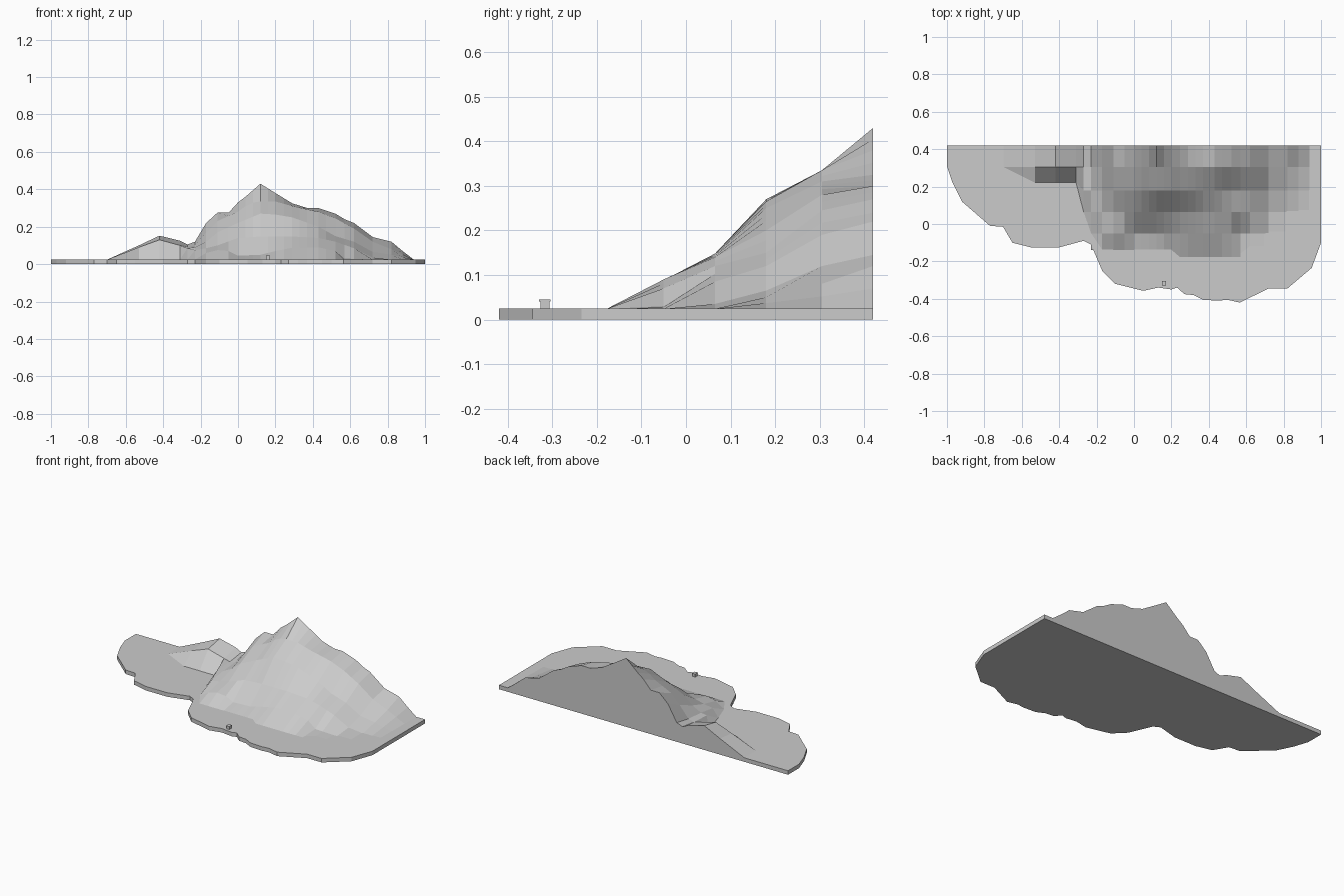
import bpy, bmesh

if "Cube" in bpy.data.objects:
    bpy.data.objects.remove(bpy.data.objects["Cube"])

BASE_TOP = 0.025
LOW = 0.024
BACK = 0.42


def make_object(name, bm):
    bmesh.ops.recalc_face_normals(bm, faces=bm.faces)
    mesh = bpy.data.meshes.new(name)
    bm.to_mesh(mesh)
    bm.free()
    obj = bpy.data.objects.new(name, mesh)
    bpy.context.collection.objects.link(obj)
    return obj


def lerp_profile(pts, x):
    if x <= pts[0][0] or x >= pts[-1][0]:
        return LOW
    for (x0, z0), (x1, z1) in zip(pts, pts[1:]):
        if x0 <= x <= x1:
            return z0 + (z1 - z0) * (x - x0) / (x1 - x0)


# island plate: coastline outline extruded up
coast = [(-1, .42), (-1, .31), (-.97, .22), (-.92, .12), (-.77, -.01), (-.70, -.015),
         (-.65, -.10), (-.55, -.125), (-.40, -.125), (-.27, -.09), (-.23, -.11),
         (-.17, -.25), (-.10, -.32), (.05, -.357), (.13, -.34), (.20, -.35), (.23, -.34),
         (.27, -.375), (.32, -.38), (.37, -.405), (.45, -.41), (.50, -.405), (.565, -.42),
         (.72, -.345), (.82, -.345), (.95, -.235), (1, -.10), (1, .42)]
bm = bmesh.new()
face = bm.faces.new([bm.verts.new((x, y, 0)) for x, y in coast])
ext = bmesh.ops.extrude_face_region(bm, geom=[face])
bmesh.ops.translate(bm, vec=(0, 0, BASE_TOP),
                    verts=[v for v in ext["geom"] if isinstance(v, bmesh.types.BMVert)])
if not any(f.calc_center_median().z < 1e-5 for f in bm.faces):
    bm.faces.new([v for v in bm.verts if v.co.z < 1e-5])
make_object("island_plate", bm)

# mountain: cross-sections from the back ridge to the front foot
ridge = [(-.70, LOW), (-.53, .10), (-.42, .152), (-.31, .125), (-.27, .105), (-.23, .12),
         (-.17, .22), (-.11, .275), (-.05, .275), (0, .33), (.04, .36), (.12, .43),
         (.20, .38), (.29, .325), (.37, .30), (.43, .30), (.52, .27), (.57, .24),
         (.62, .22), (.72, .145), (.82, .12), (.88, .07), (.94, LOW)]
upper = [(-.70, LOW), (-.53, .09), (-.42, .13), (-.31, .10), (-.27, .09), (-.23, .10),
         (-.17, .17), (-.11, .23), (0, .28), (.06, .325), (.12, .335), (.20, .335),
         (.29, .31), (.43, .28), (.52, .245), (.62, .19), (.72, .12), (.82, .08), (.94, LOW)]
middle = [(-.31, LOW), (-.27, .085), (-.23, .09), (-.17, .12), (-.11, .17), (0, .22),
          (.12, .27), (.20, .265), (.29, .25), (.43, .20), (.52, .15), (.62, .12),
          (.72, .065), (.82, .05), (.94, LOW)]
lower = [(-.27, LOW), (-.23, .075), (-.17, .085), (-.11, .10), (0, .14), (.12, .148),
         (.29, .148), (.43, .14), (.52, .12), (.62, .085), (.72, .035), (.82, LOW)]
foot = [(-.23, LOW), (-.17, .06), (-.11, .075), (-.05, .07), (0, .045), (.12, .05),
        (.20, .07), (.29, .088), (.43, .09), (.52, .07), (.57, .03), (.72, LOW)]
columns = sorted({x for x, _ in ridge} | {.08, .16, .245, .33, .47})


def row_y(i, x):
    # foot and mound rows follow the stepped outline of the hill
    if i == 2 and x < -.27:
        return .22
    if i == 5:
        return -.178 if .22 < x < .6 else -.14
    return (BACK, .305, .18, .065, -.05)[i]


bm = bmesh.new()
rows = []
for i, prof in enumerate([ridge, upper, middle, lower, foot, [(0, LOW), (1, LOW)]]):
    rows.append([bm.verts.new((x, row_y(i, x), lerp_profile(prof, x))) for x in columns])
for a, b in zip(rows, rows[1:]):
    for j in range(len(columns) - 1):
        quad = (a[j], b[j], b[j + 1], a[j + 1])
        if max(v.co.z for v in quad) > BASE_TOP:
            bm.faces.new(quad)
# flat cut wall behind the ridge
bm.faces.new(rows[0])
bmesh.ops.delete(bm, geom=[v for v in bm.verts if not v.link_faces], context='VERTS')
make_object("mountain", bm)

# small hut on the shore: body and overhanging roof slab
for name, size, z0, z1 in [("hut_body", (.018, .020), .02, .040),
                           ("hut_roof", (.022, .026), .040, .045)]:
    bm = bmesh.new()
    bmesh.ops.create_cube(bm, size=1)
    bmesh.ops.scale(bm, vec=(size[0], size[1], z1 - z0), verts=bm.verts)
    bmesh.ops.translate(bm, vec=(.16, -.317, (z0 + z1) / 2), verts=bm.verts)
    make_object(name, bm)
